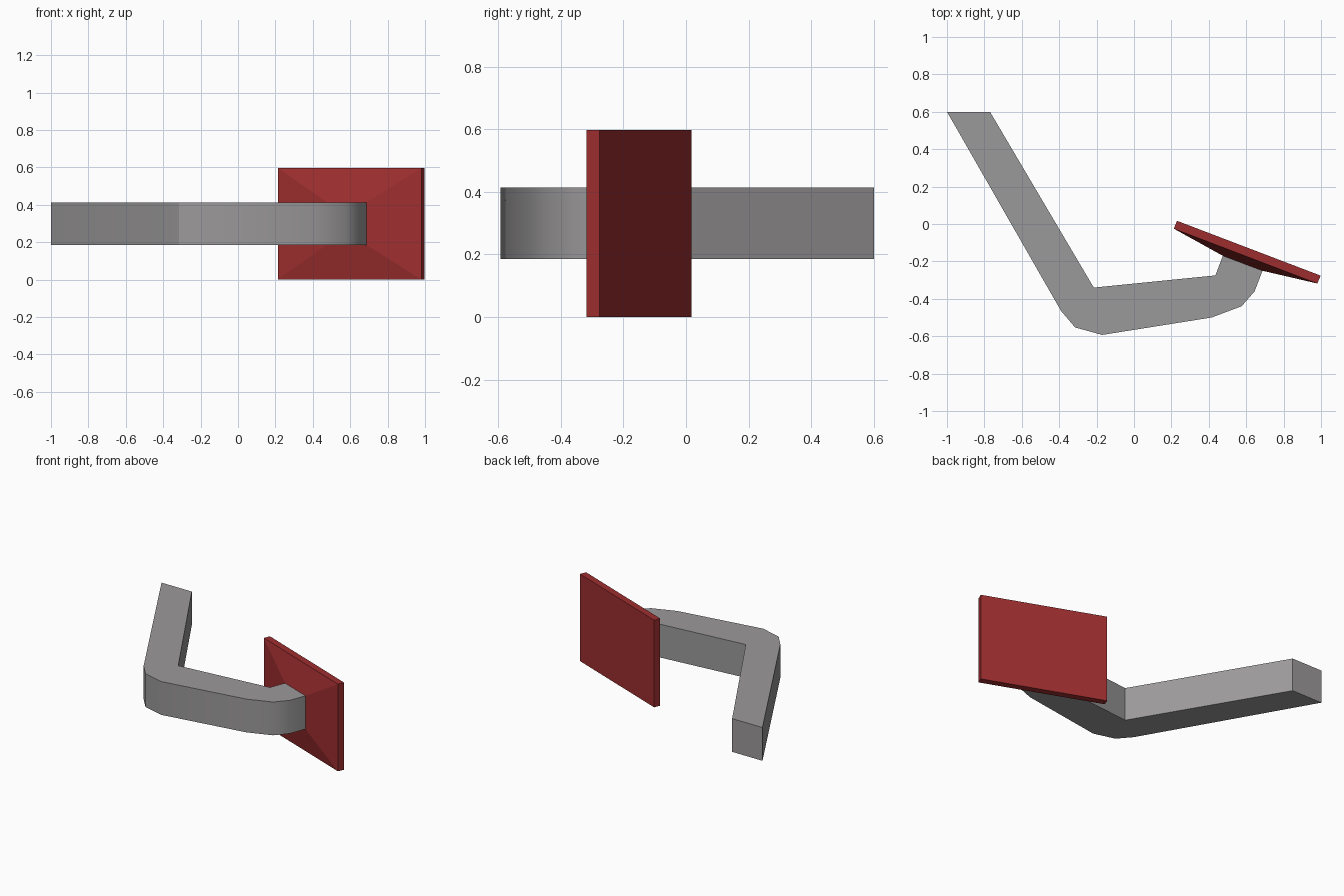
import bpy, bmesh, math
from mathutils import Vector

if "Cube" in bpy.data.objects:
    bpy.data.objects.remove(bpy.data.objects["Cube"])


def material(name, color):
    m = bpy.data.materials.new(name)
    m.diffuse_color = (*color, 1)
    m.use_nodes = True
    m.node_tree.nodes["Principled BSDF"].inputs["Base Color"].default_value = m.diffuse_color
    return m


def loft(name, rings, mat, smooth=None):
    """Closed solid through a series of matching point rings."""
    bm = bmesh.new()
    loops = [[bm.verts.new(p) for p in ring] for ring in rings]
    for a, b in zip(loops, loops[1:]):
        for i in range(len(a)):
            j = (i + 1) % len(a)
            bm.faces.new((a[i], a[j], b[j], b[i]))
    bm.faces.new(loops[0][::-1])
    bm.faces.new(loops[-1])
    bmesh.ops.recalc_face_normals(bm, faces=bm.faces)
    me = bpy.data.meshes.new(name)
    bm.to_mesh(me)
    bm.free()
    me.materials.append(mat)
    ob = bpy.data.objects.new(name, me)
    bpy.context.collection.objects.link(ob)
    if smooth:
        bpy.context.view_layer.objects.active = ob
        ob.select_set(True)
        bpy.ops.object.shade_smooth_by_angle(angle=math.radians(smooth))
        ob.select_set(False)
    return ob


def upright_rect(left, right, z0, z1):
    return [Vector((*left, z0)), Vector((*right, z0)),
            Vector((*right, z1)), Vector((*left, z1))]


grey = material("steel grey", (0.33, 0.32, 0.32))
red = material("deep red", (0.34, 0.027, 0.028))

# Bent arm: plan outline extruded upward
ARM_LOW, ARM_HIGH = 0.185, 0.413
end_left, end_right = (0.475, -0.17), (0.687, -0.25)
outline = [(-1, 0.6), (-0.77, 0.6), (-0.215, -0.34), (0.435, -0.275),
           end_left, end_right, (0.645, -0.36), (0.575, -0.44),
           (0.415, -0.5), (-0.17, -0.593), (-0.315, -0.553), (-0.39, -0.465)]
loft("bent_arm", [[(x, y, z) for x, y in outline] for z in (ARM_LOW, ARM_HIGH)],
     grey, smooth=30)

# Pedal pad: flat back plate tapering forward to the end of the arm
loft("pedal_pad", [
    upright_rect((0.23, 0.017), (0.998, -0.276), 0, 0.597),
    upright_rect((0.213, -0.025), (0.98, -0.318), 0, 0.597),
    upright_rect(end_left, end_right, ARM_LOW, ARM_HIGH),
], red)
